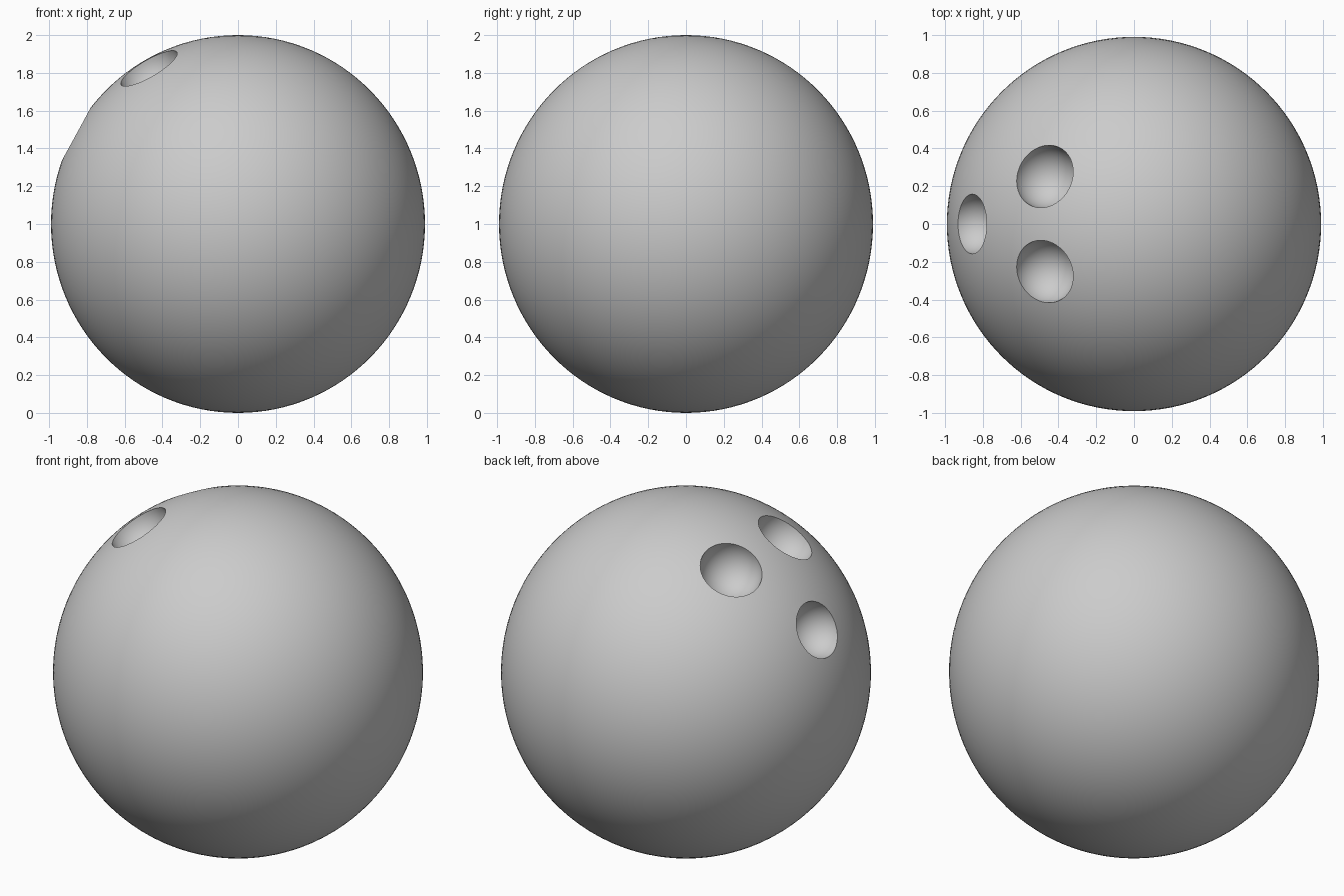
import bpy
from mathutils import Vector

if "Cube" in bpy.data.objects:
    bpy.data.objects.remove(bpy.data.objects["Cube"])

# Main ball, very slightly narrower than tall
bpy.ops.mesh.primitive_uv_sphere_add(segments=128, ring_count=64, radius=1, location=(0, 0, 1))
ball = bpy.context.object
ball.name = "ball"
ball.scale = (0.99, 0.99, 1)
bpy.ops.object.transform_apply(location=False, rotation=False, scale=True)


def drill(name, offset, radius):
    """Cut a round-bottomed hole whose mouth is centred at offset from the ball centre."""
    axis = Vector(offset).normalized()
    bpy.ops.mesh.primitive_uv_sphere_add(
        segments=64, ring_count=32, radius=radius,
        location=Vector((0, 0, 1)) + Vector(offset),
        rotation=axis.to_track_quat('Z', 'Y').to_euler())
    cutter = bpy.context.object
    cutter.name = name
    cutter.hide_render = True
    mod = ball.modifiers.new(name, 'BOOLEAN')
    mod.operation = 'DIFFERENCE'
    mod.solver = 'EXACT'
    mod.object = cutter
    bpy.context.view_layer.objects.active = ball
    bpy.ops.object.modifier_apply(modifier=mod.name)
    bpy.data.objects.remove(cutter)


# Two finger holes and one thumb hole
for side in (-1, 1):
    drill("finger_hole_cutter", (-0.472, side * 0.252, 0.825), 0.171)
drill("thumb_hole_cutter", (-0.86, 0, 0.48), 0.158)

# Smooth shading with crisp hole rims
bpy.ops.object.select_all(action='DESELECT')
ball.select_set(True)
bpy.context.view_layer.objects.active = ball
bpy.ops.object.shade_smooth_by_angle(angle=0.6)
